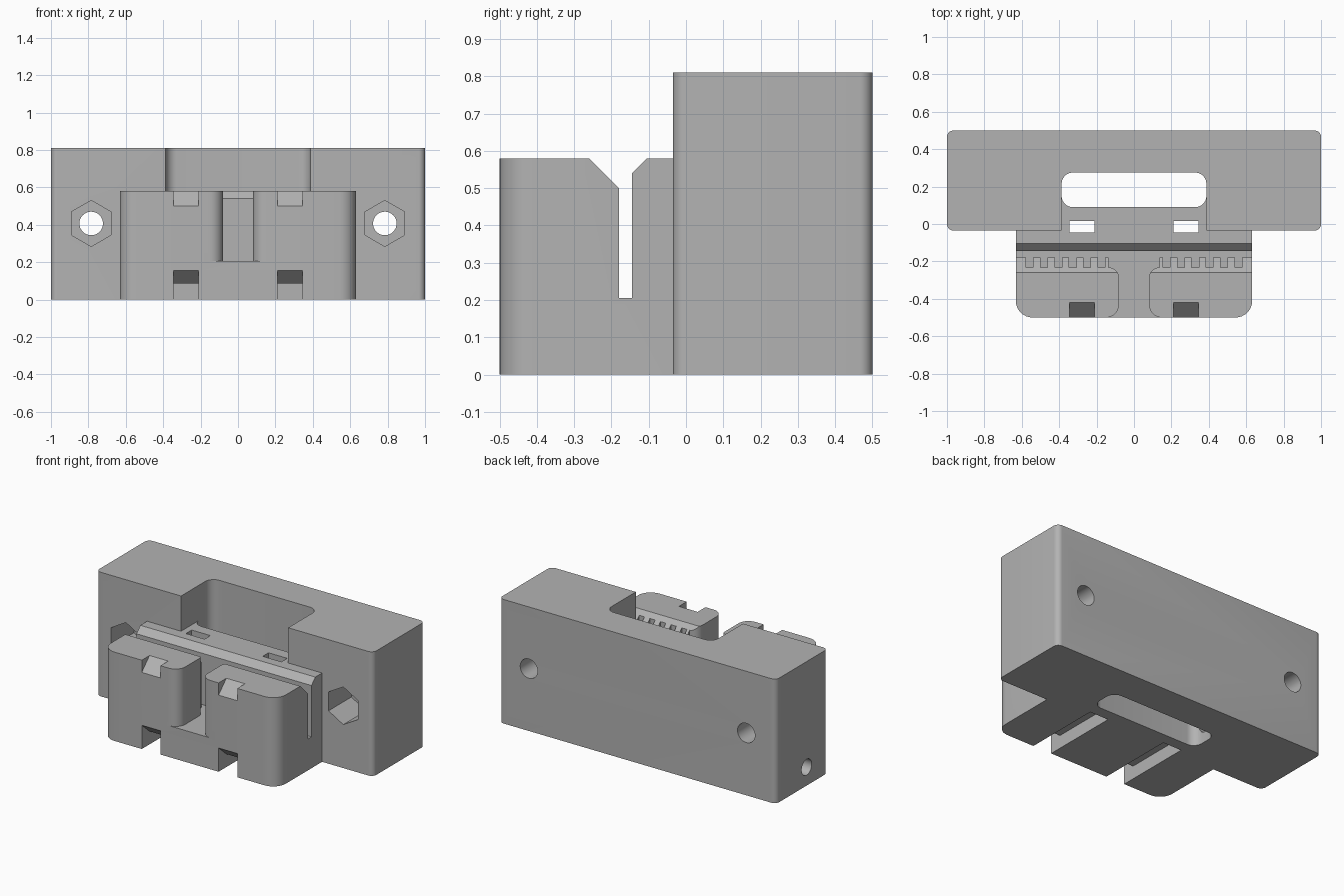
import bpy, bmesh, math
from mathutils import Vector

cube = bpy.data.objects.get("Cube")
if cube:
    bpy.data.objects.remove(cube, do_unlink=True)

grey = bpy.data.materials.new("matte_grey")
grey.use_nodes = True
grey.diffuse_color = (0.45, 0.45, 0.45, 1)
grey.node_tree.nodes["Principled BSDF"].inputs["Base Color"].default_value = grey.diffuse_color

BACK, FACE, FRONT = 0.5, -0.035, -0.5
BLOCK_H, CLAMP_H, FLOOR = 0.81, 0.58, 0.205


def rounded(corners, steps=8):
    """Outline from (x, y, radius) corners, with each corner filleted."""
    out = []
    for i, (x, y, r) in enumerate(corners):
        p = Vector((x, y))
        if not r:
            out.append(p)
            continue
        a = (Vector(corners[i - 1][:2]) - p).normalized()
        b = (Vector(corners[(i + 1) % len(corners)][:2]) - p).normalized()
        c = p + (a + b) * r
        for k in range(steps + 1):
            t = k / steps * math.pi / 2
            out.append(c - b * r * math.cos(t) - a * r * math.sin(t))
    return out


def rect(x0, x1, y0, y1, front_r=0, back_r=0):
    return rounded([(x0, y0, front_r), (x1, y0, front_r), (x1, y1, back_r), (x0, y1, back_r)])


def circle(cx, cy, r, n, turn=0):
    angles = [turn + i * math.tau / n for i in range(n)]
    return [(cx + r * math.cos(t), cy + r * math.sin(t)) for t in angles]


def prism(name, outline, axis, start, end):
    """Extrude an outline along an axis between two positions."""
    place = {"x": lambda u, v, w: (w, u, v),
             "y": lambda u, v, w: (u, w, v),
             "z": lambda u, v, w: (u, v, w)}[axis]
    bm = bmesh.new()
    ends = [[bm.verts.new(place(u, v, w)) for u, v in outline] for w in (start, end)]
    for ring in ends:
        bm.faces.new(ring)
    n = len(outline)
    for i in range(n):
        j = (i + 1) % n
        bm.faces.new((ends[0][i], ends[0][j], ends[1][j], ends[1][i]))
    bmesh.ops.recalc_face_normals(bm, faces=bm.faces)
    mesh = bpy.data.meshes.new(name)
    bm.to_mesh(mesh)
    bm.free()
    mesh.materials.append(grey)
    obj = bpy.data.objects.new(name, mesh)
    bpy.context.collection.objects.link(obj)
    return obj


def combine(body, tool, operation="DIFFERENCE"):
    mod = body.modifiers.new(tool.name, "BOOLEAN")
    mod.object, mod.operation, mod.solver = tool, operation, "EXACT"
    bpy.context.view_layer.objects.active = body
    bpy.ops.object.modifier_apply(modifier=mod.name)
    bpy.data.objects.remove(tool, do_unlink=True)


# Rear block and front clamp
body = prism("mount_body", rect(-1, 1, FACE, BACK, 0.035, 0.035), "z", 0, BLOCK_H)
clamp = prism("clamp", rect(-0.632, 0.632, FRONT, 0.05, 0.09), "z", 0, CLAMP_H)
combine(body, clamp, "UNION")

# Upper pocket open to the front, and slot through the block
combine(body, prism("pocket", rect(-0.387, 0.387, -0.08, 0.275, 0, 0.06), "z", CLAMP_H, 0.9))
combine(body, prism("through_slot", rect(-0.387, 0.387, 0.09, 0.275, 0.06, 0.06), "z", -0.1, 0.7))

# Belt slot with chamfered mouth
slot = [(-0.18, FLOOR), (-0.18, 0.5), (-0.28, 0.6), (-0.085, 0.6), (-0.145, 0.54), (-0.145, FLOOR)]
combine(body, prism("belt_slot", slot, "x", -0.8, 0.8))

# Gap between the jaws, with rounded jaw corners
gap_half = [(0.15, -0.6), (0.15, FRONT)]
gap_half += [(0.15 - 0.07 * math.sin(t), -0.43 - 0.07 * math.cos(t))
             for t in (k * math.pi / 16 for k in range(1, 9))]
gap_half += [(0.136 - 0.056 * math.cos(t), -0.288 + 0.056 * math.sin(t))
             for t in (k * math.pi / 16 for k in range(9))]
gap_half += [(0.136, -0.16)]
gap = gap_half + [(-x, y) for x, y in reversed(gap_half)]
combine(body, prism("jaw_gap", gap, "z", FLOOR, 0.7))

for side in (-1, 1):
    # Tooth grooves in the jaw
    for i in range(6):
        x = side * (0.174 + i * 0.0768)
        groove = rect(x - 0.019, x + 0.019, -0.232, -0.16)
        combine(body, prism("groove", groove, "z", FLOOR, 0.7))

    # Strap channel under the clamp and up behind it, with a notch at the top
    x0, x1 = side * 0.21, side * 0.345
    channel = [(-0.52, -0.02), (-0.52, 0.1725), (-0.42, 0.085), (-0.045, 0.085),
               (-0.045, 0.65), (0.015, 0.65), (0.015, -0.02)]
    combine(body, prism("strap_channel", channel, "x", x0, x1))
    notch = [(-0.52, 0.48), (-0.4, 0.6), (-0.52, 0.6)]
    combine(body, prism("strap_notch", notch, "x", x0, x1))

    # Bolt hole with hexagonal nut recess
    cx, cz = side * 0.785, 0.407
    combine(body, prism("nut_recess", circle(cx, cz, 0.123, 6, math.pi / 2), "y", -0.1, 0.2))
    combine(body, prism("bolt_hole", circle(cx, cz, 0.063, 32), "y", 0.1, 0.6))

# Cable hole from one end into the slot
combine(body, prism("cable_hole", circle(0.183, 0.12, 0.052, 32), "x", -1.1, -0.3))

bpy.ops.object.select_all(action="DESELECT")
body.select_set(True)
bpy.context.view_layer.objects.active = body
bpy.ops.object.shade_smooth_by_angle(angle=math.radians(30))
